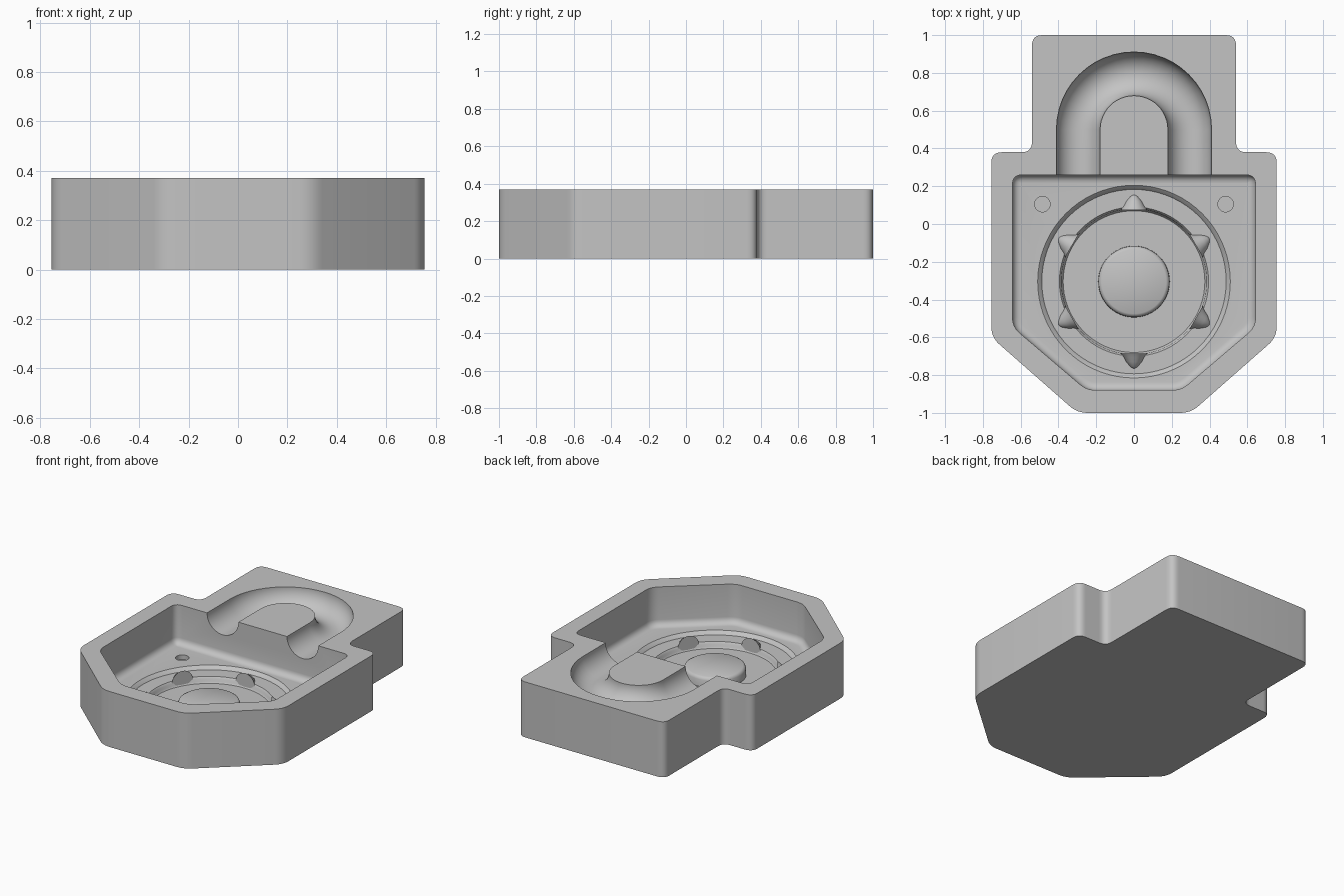
import bpy, bmesh, math
from mathutils import Vector, Matrix

if "Cube" in bpy.data.objects:
    bpy.data.objects.remove(bpy.data.objects["Cube"], do_unlink=True)

HEIGHT, FLOOR, RING, DISC = 0.37, 0.11, 0.088, 0.05
DIAL_Y = -0.305

grey = bpy.data.materials.new("plain grey")
grey.use_nodes = True
colour = (0.55, 0.55, 0.55, 1)
grey.diffuse_color = colour
grey.node_tree.nodes["Principled BSDF"].inputs["Base Color"].default_value = colour


def finish(name, bm):
    bmesh.ops.recalc_face_normals(bm, faces=bm.faces[:])
    mesh = bpy.data.meshes.new(name)
    bm.to_mesh(mesh)
    bm.free()
    mesh.materials.append(grey)
    obj = bpy.data.objects.new(name, mesh)
    bpy.context.collection.objects.link(obj)
    return obj


def activate(obj):
    bpy.ops.object.select_all(action="DESELECT")
    obj.select_set(True)
    bpy.context.view_layer.objects.active = obj


def smooth(obj):
    activate(obj)
    bpy.ops.object.shade_smooth_by_angle(angle=math.radians(35))


def cut(target, cutter):
    activate(target)
    mod = target.modifiers.new("cut", "BOOLEAN")
    mod.operation, mod.solver, mod.object = "DIFFERENCE", "EXACT", cutter
    bpy.ops.object.modifier_apply(modifier=mod.name)
    bpy.data.objects.remove(cutter, do_unlink=True)


def rounded(half, size, steps=6):
    """Mirror a right-hand outline and round every corner."""
    pts = [Vector(p) for p in half]
    pts += [Vector((-p.x, p.y)) for p in reversed(pts)]
    out = []
    for i, p in enumerate(pts):
        a = p + (pts[i - 1] - p).normalized() * size
        b = p + (pts[(i + 1) % len(pts)] - p).normalized() * size
        for k in range(steps + 1):
            t = k / steps
            out.append(a * (1 - t) ** 2 + p * 2 * t * (1 - t) + b * t * t)
    return out


def prism(name, outline, z0, z1, bottom_fillet=0):
    bm = bmesh.new()
    base = bm.faces.new([bm.verts.new((p.x, p.y, z0)) for p in outline])
    new = bmesh.ops.extrude_face_region(bm, geom=[base], use_keep_orig=True)["geom"]
    for v in new:
        if isinstance(v, bmesh.types.BMVert):
            v.co.z = z1
    bmesh.ops.recalc_face_normals(bm, faces=bm.faces[:])
    if bottom_fillet:
        bmesh.ops.bevel(bm, geom=list(base.edges), offset=bottom_fillet, segments=5,
                        profile=0.5, affect="EDGES", clamp_overlap=False)
    return finish(name, bm)


def lathe(name, profile, matrix, steps=72):
    bm = bmesh.new()
    verts = [bm.verts.new((r, 0, z)) for r, z in profile]
    edges = [bm.edges.new(pair) for pair in zip(verts, verts[1:])]
    bmesh.ops.spin(bm, geom=verts + edges, cent=(0, 0, 0), axis=(0, 0, 1),
                   angle=math.tau, steps=steps, use_duplicate=False)
    bmesh.ops.remove_doubles(bm, verts=bm.verts[:], dist=0.0005)
    bmesh.ops.transform(bm, matrix=matrix, verts=bm.verts[:])
    return finish(name, bm)


def tube(name, path, radius, z, sides=32):
    bm = bmesh.new()
    rings = []
    for i, p in enumerate(path):
        way = (path[min(i + 1, len(path) - 1)] - path[max(i - 1, 0)]).normalized()
        side = Vector((way.y, -way.x))
        ring = []
        for k in range(sides):
            a = (k + 0.5) * math.tau / sides
            q = p + side * radius * math.cos(a)
            ring.append(bm.verts.new((q.x, q.y, z + radius * math.sin(a))))
        rings.append(ring)
    for r, s in zip(rings, rings[1:]):
        for k in range(sides):
            n = (k + 1) % sides
            bm.faces.new((r[k], r[n], s[n], s[k]))
    bm.faces.new(rings[0])
    bm.faces.new(rings[-1])
    return finish(name, bm)


# Solid block with a narrower neck at the back
block = prism("mould_block", rounded([(0.3, -1), (0.755, -0.6), (0.755, 0.38),
                                      (0.54, 0.38), (0.54, 1)], 0.055), 0, HEIGHT)

# Main cavity with a filleted floor
cut(block, prism("cavity_cutter", rounded([(0.25, -0.88), (0.643, -0.545), (0.643, 0.26)], 0.05),
                 FLOOR, HEIGHT + 0.1, 0.042))

# Half-round arched channel
arch = [Vector((0.295, 0.2)), Vector((0.295, 0.35))]
arch += [Vector((0.295 * math.cos(a), 0.5 + 0.295 * math.sin(a)))
         for a in (math.pi * k / 24 for k in range(25))]
arch += [Vector((-0.295, 0.35)), Vector((-0.295, 0.2))]
cut(block, tube("channel_cutter", arch, 0.116, HEIGHT))

# Stepped round recess in the cavity floor
centre = Matrix.Translation((0, DIAL_Y, 0))
cut(block, lathe("dial_cutter", [(0, DISC), (0.375, DISC), (0.383, DISC + 0.01),
                                 (0.385, RING - 0.012), (0.395, RING), (0.488, RING),
                                 (0.494, RING + 0.008), (0.51, FLOOR), (0.51, 0.16), (0, 0.16)],
                 centre))

# Two small peg holes
for x in (-0.485, 0.485):
    cut(block, lathe("peg_hole_cutter", [(0, 0.08), (0.041, 0.08), (0.041, 0.16), (0, 0.16)],
                     Matrix.Translation((x, 0.105, 0)), 32))
smooth(block)

# Raised boss in the middle of the dial
smooth(lathe("centre_boss", [(0, DISC - 0.02), (0.19, DISC - 0.02), (0.188, DISC + 0.045),
                             (0.182, DISC + 0.058), (0.17, DISC + 0.065), (0, DISC + 0.065)],
             centre))

# Six pointed lugs around the dial
for k in range(6):
    spot = (centre @ Matrix.Rotation(k * math.tau / 6, 4, "Z")
            @ Matrix.Translation((0, 0.38, RING - 0.01)) @ Matrix.Rotation(-math.pi / 2, 4, "X"))
    smooth(lathe("dial_lug", [(0, 0), (0.07, 0), (0.055, 0.02), (0.042, 0.045),
                              (0.022, 0.07), (0, 0.088)], spot, 24))
